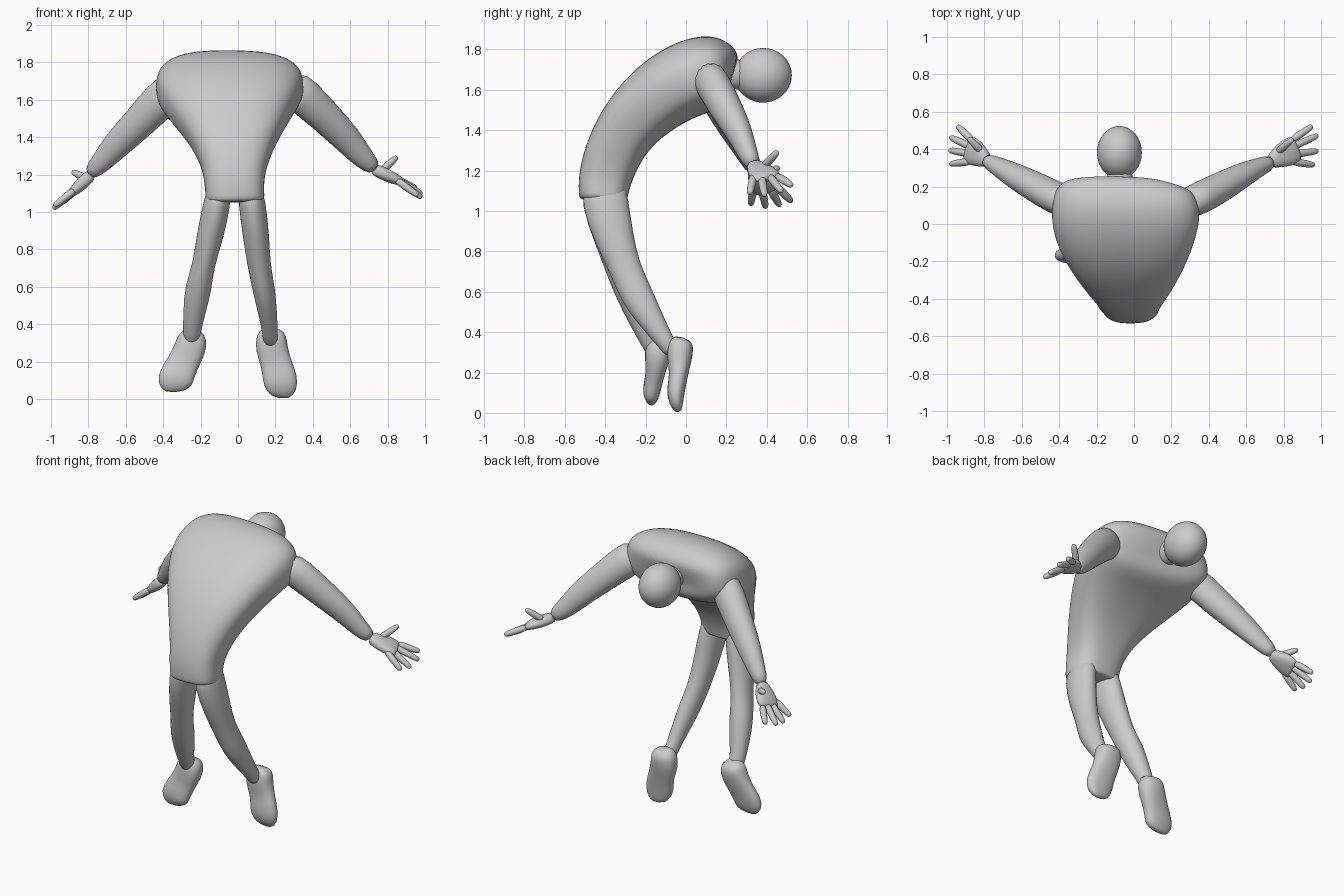
import bpy, bmesh, math
from mathutils import Vector, Matrix

X, Y = Vector((1, 0, 0)), Vector((0, 1, 0))


def smooth(ob, level):
    mod = ob.modifiers.new("subdivision", "SUBSURF")
    mod.levels = mod.render_levels = level
    for p in ob.data.polygons:
        p.use_smooth = True


def tube(name, rings, side=X, power=2.0, sides=16, level=1):
    """Loft rounded sections (x, y, z, half width along side, half depth)."""
    bm = bmesh.new()
    pts = [Vector(r[:3]) for r in rings]
    loops = []
    for i, r in enumerate(rings):
        t = (pts[min(i + 1, len(pts) - 1)] - pts[max(i - 1, 0)]).normalized()
        u = (side - t * side.dot(t)).normalized()
        v = t.cross(u)
        loop = []
        for k in range(sides):
            a = 2 * math.pi * k / sides
            c, s = math.cos(a), math.sin(a)
            c = math.copysign(abs(c) ** (2 / power), c)
            s = math.copysign(abs(s) ** (2 / power), s)
            loop.append(bm.verts.new(pts[i] + u * c * r[3] + v * s * r[4]))
        loops.append(loop)
    for a, b in zip(loops, loops[1:]):
        for k in range(sides):
            j = (k + 1) % sides
            bm.faces.new((a[k], a[j], b[j], b[k]))
    bm.faces.new(loops[0][::-1])
    bm.faces.new(loops[-1])
    bmesh.ops.recalc_face_normals(bm, faces=bm.faces)
    me = bpy.data.meshes.new(name)
    bm.to_mesh(me)
    bm.free()
    ob = bpy.data.objects.new(name, me)
    bpy.context.collection.objects.link(ob)
    smooth(ob, level)
    return ob


# Torso, arched backwards from hips to shoulders
tube("torso", [
    (-.015, -.41, 1.05, .150, .115), (-.015, -.41, 1.07, .160, .122),
    (-.02, -.405, 1.15, .157, .132), (-.02, -.37, 1.27, .180, .142),
    (-.025, -.295, 1.415, .250, .155), (-.035, -.165, 1.55, .338, .178),
    (-.045, -.035, 1.635, .392, .19), (-.045, .08, 1.68, .402, .194),
    (-.04, .175, 1.70, .38, .172), (-.035, .228, 1.70, .31, .115),
    (-.035, .24, 1.695, .12, .06)], power=2.7, sides=24, level=2)

# Neck and head
tube("neck", [(-.07, .15, 1.69, .08, .08), (-.075, .24, 1.675, .068, .075),
              (-.078, .32, 1.67, .07, .08)])
bm = bmesh.new()
bmesh.ops.create_uvsphere(bm, u_segments=32, v_segments=20, radius=1,
                          matrix=Matrix.Translation((-.078, .382, 1.672))
                          @ Matrix.Diagonal((.12, .142, .135, 1)))
me = bpy.data.meshes.new("head")
bm.to_mesh(me)
bm.free()
for p in me.polygons:
    p.use_smooth = True
bpy.context.collection.objects.link(bpy.data.objects.new("head", me))

# Legs and hanging feet
tube("leg_right", [
    (.06, -.405, 1.17, .06, .10), (.075, -.405, 1.05, .075, .122),
    (.098, -.355, .86, .072, .098), (.112, -.30, .71, .062, .078),
    (.14, -.245, .58, .062, .085), (.16, -.165, .45, .05, .062),
    (.172, -.10, .35, .042, .045), (.175, -.06, .29, .04, .04)])
tube("leg_left", [
    (-.095, -.405, 1.17, .06, .10), (-.11, -.405, 1.05, .075, .122),
    (-.152, -.36, .86, .074, .095), (-.185, -.32, .71, .058, .078),
    (-.212, -.275, .60, .075, .08), (-.235, -.22, .45, .06, .06),
    (-.248, -.18, .35, .047, .045), (-.25, -.15, .29, .04, .04)])
tube("foot_right", [
    (.18, -.015, .375, .055, .04), (.178, -.028, .34, .083, .068),
    (.178, -.032, .27, .088, .064), (.205, -.035, .19, .082, .045),
    (.225, -.052, .11, .096, .047), (.235, -.05, .045, .085, .036),
    (.225, -.035, .003, .045, .014)], power=2.4)
tube("foot_left", [
    (-.24, -.12, .365, .05, .04), (-.243, -.138, .33, .08, .068),
    (-.255, -.142, .27, .088, .064), (-.295, -.152, .19, .084, .045),
    (-.33, -.17, .12, .098, .048), (-.345, -.172, .07, .09, .036),
    (-.34, -.17, .035, .045, .014)], power=2.4)

# Arms: shoulder to wrist
tube("arm_right", [
    (.27, .10, 1.68, .085, .10), (.345, .135, 1.625, .088, .105),
    (.47, .20, 1.505, .083, .09), (.59, .268, 1.385, .066, .08),
    (.67, .305, 1.285, .05, .06), (.74, .335, 1.225, .04, .042)], side=Y)
tube("arm_left", [
    (-.33, .10, 1.67, .085, .10), (-.41, .135, 1.605, .088, .105),
    (-.53, .20, 1.475, .083, .09), (-.655, .268, 1.355, .066, .078),
    (-.73, .31, 1.265, .05, .058), (-.80, .345, 1.195, .038, .04)], side=Y)


# Hands: flat palm, four spread fingers and a raised thumb
def hand(label, wrist, knuckle, tips, thumb):
    w, k = Vector(wrist), Vector(knuckle)
    rings = []
    for f, width, depth in ((-.1, .032, .03), (.2, .052, .036), (.6, .076, .034),
                            (.95, .074, .026), (1.08, .06, .016)):
        rings.append((*w.lerp(k, f), width, depth))
    tube("palm_" + label, rings, side=Y, power=2.4)
    digits = [("finger_%d_" % (i + 1), w.lerp(k, .8) + Y * (.055 - .037 * i), Vector(t))
              for i, t in enumerate(tips)]
    digits.append(("thumb_", w.lerp(k, .2) + Y * .03, Vector(thumb)))
    for name, a, b in digits:
        tube(name + label, [(*a.lerp(b, f), r, r) for f, r in
                            ((0, .024), (.5, .022), (.9, .019), (1, .011))],
             side=Y, sides=8)


hand("right", (.735, .335, 1.225), (.865, .405, 1.165),
     [(.955, .525, 1.125), (.985, .475, 1.095), (.985, .39, 1.075), (.965, .315, 1.085)],
     (.85, .455, 1.295))
hand("left", (-.79, .34, 1.195), (-.885, .405, 1.105),
     [(-.945, .525, 1.045), (-.985, .465, 1.025), (-.99, .395, 1.015), (-.985, .32, 1.03)],
     (-.885, .46, 1.215))
